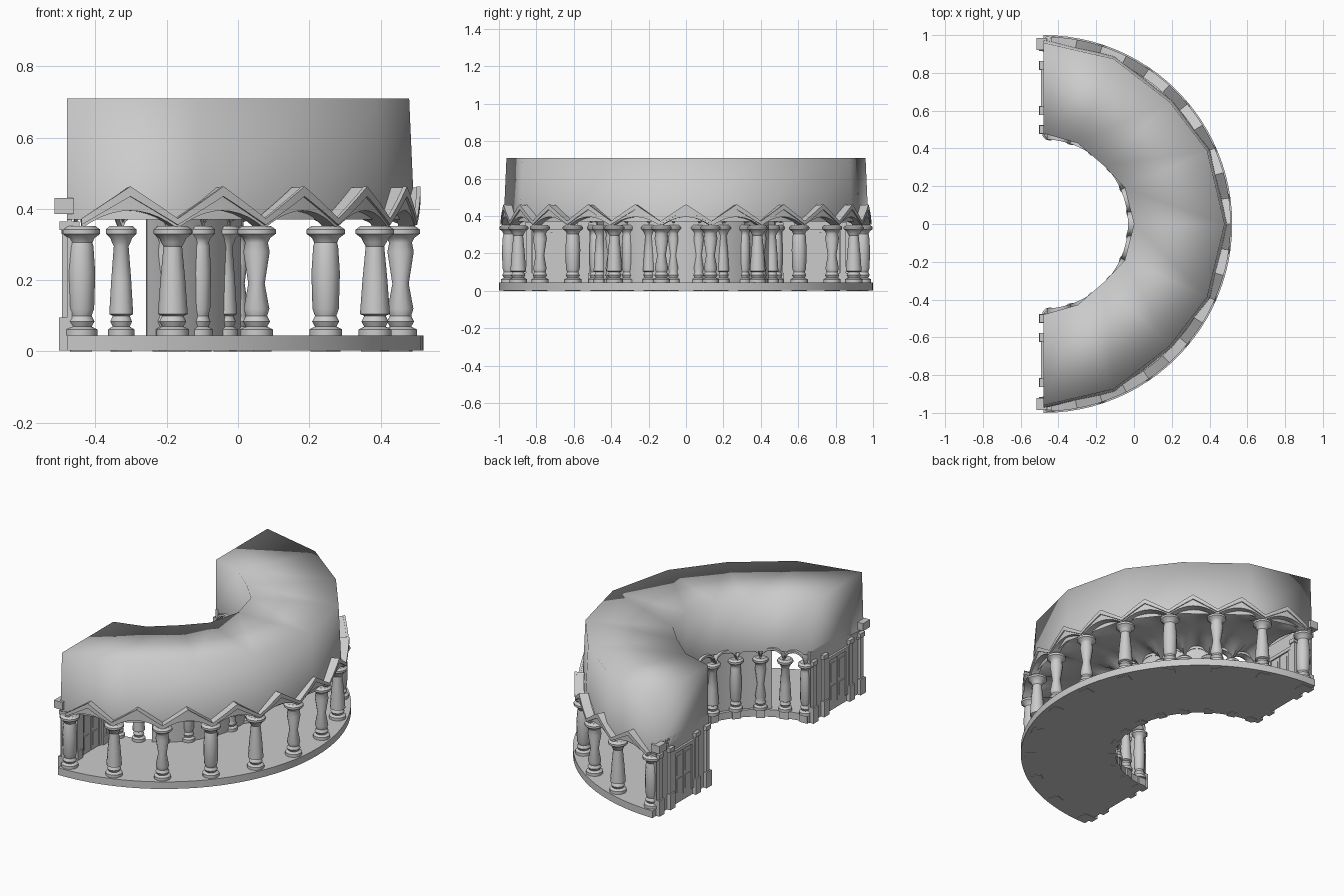
import bpy, bmesh
from math import cos, sin, pi, radians, sqrt

if "Cube" in bpy.data.objects:
    bpy.data.objects.remove(bpy.data.objects["Cube"])

stone = bpy.data.materials.new("grey stone")
stone.use_nodes = True
colour = (0.6, 0.6, 0.6, 1)
stone.diffuse_color = colour
stone.node_tree.nodes["Principled BSDF"].inputs["Base Color"].default_value = colour

CX = -0.48                      # centre of the half ring
SPAN = radians(87.6)            # angle of the end columns
BAYS = 11
FLOOR = 0.045


def polar(r, a, z):
    return (CX + r * cos(a), r * sin(a), z)


def finish(name, bm, angle=35):
    bmesh.ops.recalc_face_normals(bm, faces=bm.faces)
    mesh = bpy.data.meshes.new(name)
    bm.to_mesh(mesh)
    bm.free()
    mesh.materials.append(stone)
    ob = bpy.data.objects.new(name, mesh)
    bpy.context.collection.objects.link(ob)
    bpy.ops.object.select_all(action='DESELECT')
    ob.select_set(True)
    bpy.context.view_layer.objects.active = ob
    if angle is None:
        bpy.ops.object.shade_smooth()
    else:
        bpy.ops.object.shade_smooth_by_angle(angle=radians(angle))
    return ob


def sweep(name, rows, closed=True, caps=True, angle=35):
    """Skin a list of cross-sections."""
    bm = bmesh.new()
    grid = [[bm.verts.new(p) for p in row] for row in rows]
    n = len(rows[0])
    for a, b in zip(grid, grid[1:]):
        for i in range(n if closed else n - 1):
            j = (i + 1) % n
            bm.faces.new((a[i], a[j], b[j], b[i]))
    if caps:
        bm.faces.new(grid[0])
        bm.faces.new(grid[-1])
    return finish(name, bm, angle)


def ring(name, r0, r1, z0, z1, half=pi / 2, steps=48):
    """Arc-shaped slab with constant section."""
    rows = []
    for i in range(steps + 1):
        a = -half + 2 * half * i / steps
        rows.append([polar(r0, a, z0), polar(r1, a, z0), polar(r1, a, z1), polar(r0, a, z1)])
    return sweep(name, rows)


def box(name, x0, x1, y0, y1, z0, z1, turn=0.0):
    bm = bmesh.new()
    bmesh.ops.create_cube(bm, size=1)
    for v in bm.verts:
        x, y, z = v.co.x * (x1 - x0), v.co.y * (y1 - y0), v.co.z * (z1 - z0)
        v.co = ((x0 + x1) / 2 + x * cos(turn) - y * sin(turn),
                (y0 + y1) / 2 + x * sin(turn) + y * cos(turn), (z0 + z1) / 2 + z)
    return finish(name, bm)


def lathe(name, profile, x, y, sides=12):
    rows = [[(x + r * cos(2 * pi * i / sides), y + r * sin(2 * pi * i / sides), z)
             for i in range(sides)] for r, z in profile]
    return sweep(name, rows)


def arcade(name, r0, r1, low, high, steps=10):
    """Band whose underside and top are functions of the position in a bay."""
    rows = []
    for i in range(BAYS * steps + 1):
        a = -SPAN + 2 * SPAN * i / (BAYS * steps)
        u = 2 * (i % steps) / steps - 1
        zb, zt = low(u), high(u)
        rows.append([polar(r0, a, zb), polar(r1, a, zb), polar(r1, a, zt), polar(r0, a, zt)])
    return sweep(name, rows)


# Floor slab
ring("floor_slab", 0.47, 1.0, 0.003, FLOOR)

# Columns: barrel, tapered and waisted shafts between shared base and capital
base = [(0.046, FLOOR), (0.046, 0.062), (0.03, 0.07), (0.038, 0.084), (0.03, 0.1)]
capital = [(0.032, 0.305), (0.038, 0.318), (0.054, 0.33), (0.054, 0.342), (0.04, 0.352)]
shafts = [[(0.037, 0.12), (0.04, 0.22), (0.035, 0.295)],
          [(0.042, 0.105), (0.035, 0.2), (0.026, 0.295)],
          [(0.036, 0.12), (0.023, 0.19), (0.037, 0.28)]]
for i in range(BAYS + 1):
    a = -SPAN + 2 * SPAN * i / BAYS
    kind = min(i, BAYS - i) % 3
    for side, r, s in (("outer", 0.945, 1.0), ("inner", 0.485, 0.8)):
        x, y, _ = polar(r, a, 0)
        x = max(x, CX + 0.035)
        prof = [(q * s, z) for q, z in base + shafts[kind] + capital]
        lathe(side + "_column", prof, x, y)
        box(side + "_column_foot", x - 0.03 * s, x + 0.03 * s, y - 0.03 * s, y + 0.03 * s,
            0, 0.058, a)

# Outer pointed arcade and inner round arcade
arcade("outer_arcade", 0.94, 0.985,
       lambda u: 0.345 + 0.05 * (1 - u * u), lambda u: 0.37 + 0.09 * (1 - abs(u)))
arcade("outer_arch_moulding", 0.98, 0.992,
       lambda u: 0.355 + 0.08 * (1 - abs(u)), lambda u: 0.373 + 0.09 * (1 - abs(u)))
arcade("inner_arcade", 0.462, 0.5,
       lambda u: 0.345 + 0.055 * sqrt(1 - u * u), lambda u: 0.36 + 0.055 * sqrt(1 - u * u))
arcade("inner_arch_moulding", 0.448, 0.465,
       lambda u: 0.352 + 0.055 * sqrt(1 - u * u), lambda u: 0.365 + 0.055 * sqrt(1 - u * u))

# Thin wall behind the inner columns
ring("inner_wall", 0.488, 0.496, FLOOR, 0.41, radians(63))

# Groin-vaulted ceiling
rows = []
for i in range(BAYS * 8 + 1):
    a = -SPAN + 2 * SPAN * i / (BAYS * 8)
    u = 2 * (i % 8) / 8 - 1
    row = []
    for k in range(9):
        v = k / 4 - 1
        row.append(polar(0.715 + 0.235 * v, a, 0.352 + 0.07 * max(1 - u * u, 1 - v * v)))
    rows.append(row)
sweep("vaulted_ceiling", rows, closed=False, caps=False)

# Upper mass: coarse half ring with soft shading, open underneath
half = [(90, 0.48, 0.96), (67, 0.465, 0.95), (44, 0.445, 0.93), (24, 0.472, 0.95)]
plan = [(-d, p, q) for d, p, q in half] + [(0, 0.48, 0.96)] + half[::-1]
rows = []
for d, p, q in plan:
    a = radians(d)
    rows.append([polar(q + 0.015, a, 0.37), polar(q, a, 0.71),
                 polar(p, a, 0.71), polar(p, a, 0.4)])
sweep("upper_mass", rows, closed=False, angle=None)

# End walls with double doors, jambs and pilasters, on both faces
for m in (-1, 1):
    def part(name, x0, x1, y0, y1, z0, z1):
        ys = sorted((m * y0, m * y1))
        box(name, x0, x1, ys[0], ys[1], z0, z1)

    part("end_wall", CX, CX + 0.015, 0.475, 0.965, 0.003, 0.42)
    for face, sgn in ((CX, -1), (CX + 0.015, 1)):
        def slab(name, depth, y0, y1, z0, z1):
            xs = sorted((face, face + sgn * depth))
            part(name, xs[0], xs[1], y0, y1, z0, z1)

        for y in (0.5, 0.6, 0.84, 0.94):
            slab("pilaster", 0.014, y - 0.016, y + 0.016, FLOOR, 0.36)
            slab("pilaster_pedestal", 0.022, y - 0.024, y + 0.024, 0.003, 0.095)
            slab("pilaster_head", 0.02, y - 0.022, y + 0.022, 0.34, 0.365)
        slab("door_lintel", 0.012, 0.62, 0.82, 0.31, 0.33)
        for y in (0.632, 0.808):
            slab("door_jamb", 0.01, y - 0.012, y + 0.012, FLOOR, 0.31)
        for y in (0.68, 0.76):
            slab("door_leaf", 0.004, y - 0.035, y + 0.035, FLOOR, 0.31)
            for z0, z1 in ((0.07, 0.15), (0.175, 0.285)):
                slab("door_panel", 0.008, y - 0.022, y + 0.022, z0, z1)
    # Block closing the outer arcade
    part("arcade_end_block", CX - 0.035, CX + 0.02, 0.92, 0.985, 0.385, 0.43)
